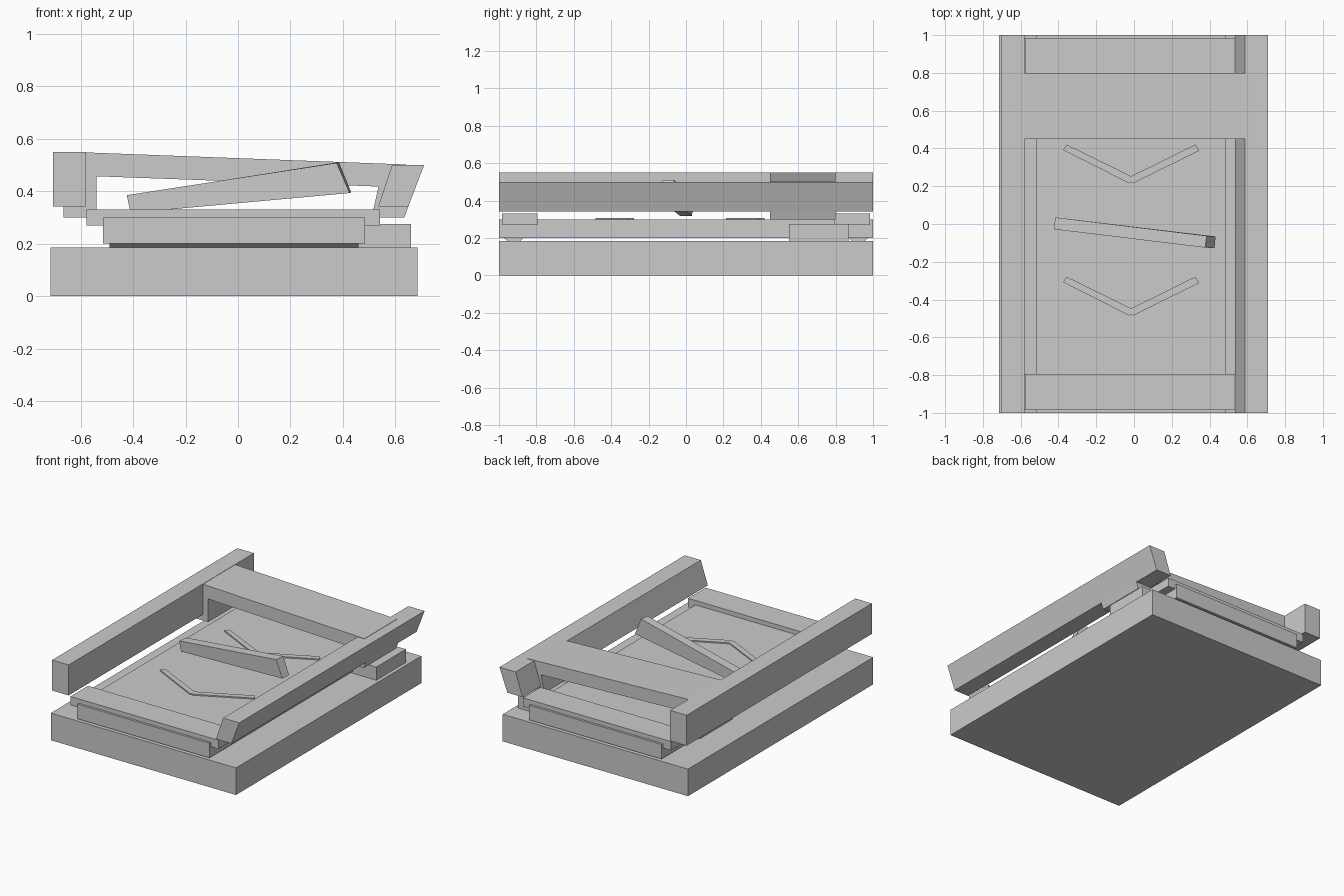
import bpy, bmesh

if "Cube" in bpy.data.objects:
    bpy.data.objects.remove(bpy.data.objects["Cube"])


def make_object(name, verts, faces):
    mesh = bpy.data.meshes.new(name)
    mesh.from_pydata(verts, [], faces)
    bm = bmesh.new()
    bm.from_mesh(mesh)
    bmesh.ops.recalc_face_normals(bm, faces=bm.faces[:])
    bm.to_mesh(mesh)
    bm.free()
    obj = bpy.data.objects.new(name, mesh)
    bpy.context.collection.objects.link(obj)
    return obj


def loft(name, ring_a, ring_b):
    """Solid between two matching outlines."""
    n = len(ring_a)
    sides = [(i, (i + 1) % n, n + (i + 1) % n, n + i) for i in range(n)]
    caps = [tuple(range(n)), tuple(range(n, 2 * n))]
    return make_object(name, ring_a + ring_b, sides + caps)


def prism(name, profile, lo, hi, axis):
    """Extrude a 2D outline from lo to hi along the given axis."""
    place = {'x': lambda p, d: (d, p[0], p[1]),
             'y': lambda p, d: (p[0], d, p[1]),
             'z': lambda p, d: (p[0], p[1], d)}[axis]
    return loft(name, [place(p, lo) for p in profile], [place(p, hi) for p in profile])


def box(name, x0, x1, y0, y1, z0, z1):
    return prism(name, [(x0, z0), (x1, z0), (x1, z1), (x0, z1)], y0, y1, 'y')


# Base and bed
box("base", -0.715, 0.685, -1, 1, 0, 0.185)
box("bed", -0.515, 0.485, -1, 1, 0.20, 0.30)
box("side_block", 0.46, 0.66, 0.55, 0.87, 0.185, 0.275)

# Cross bars on the bed and tapered feet below it, front and back
for label, s in (("front", -1), ("back", 1)):
    y0, y1 = sorted((s * 0.795, s * 0.985))
    box(label + "_cross_bar", -0.577, 0.542, y0, y1, 0.27, 0.33)
    foot = [(s * 0.865, 0.205), (s * 0.98, 0.205), (s * 0.95, 0.18), (s * 0.89, 0.18)]
    prism(label + "_foot", foot, -0.49, 0.46, 'x')

# Side rails
box("left_rail", -0.705, -0.58, -1, 1, 0.342, 0.55)
prism("right_rail", [(0.535, 0.342), (0.65, 0.342), (0.71, 0.50), (0.588, 0.50)], -1, 1, 'y')

# Bridge joining the rails
prism("bridge", [(-0.665, 0.30), (-0.54, 0.30), (-0.54, 0.457), (0.536, 0.418),
                 (0.51, 0.30), (0.635, 0.30), (0.65, 0.342), (0.64, 0.502),
                 (-0.58, 0.548), (-0.665, 0.548)], 0.45, 0.80, 'y')

# Thin chevrons on the bed
for label, y in (("back", 0.21), ("front", -0.49)):
    outline = [(-0.375, 0.182), (-0.025, 0.005), (-0.015, 0.012), (-0.005, 0.005),
               (0.345, 0.178), (0.325, 0.211), (-0.015, 0.043), (-0.357, 0.211)]
    prism(label + "_chevron", [(px, py + y) for px, py in outline], 0.29, 0.308, 'z')

# Tilted, turned bar above the bed
loft("tilted_bar",
     [(-0.424, -0.028, 0.385), (-0.41, -0.03, 0.317), (0.426, -0.128, 0.393), (0.376, -0.125, 0.508)],
     [(-0.417, 0.035, 0.385), (-0.405, 0.033, 0.317), (0.432, -0.066, 0.395), (0.385, -0.063, 0.511)])
